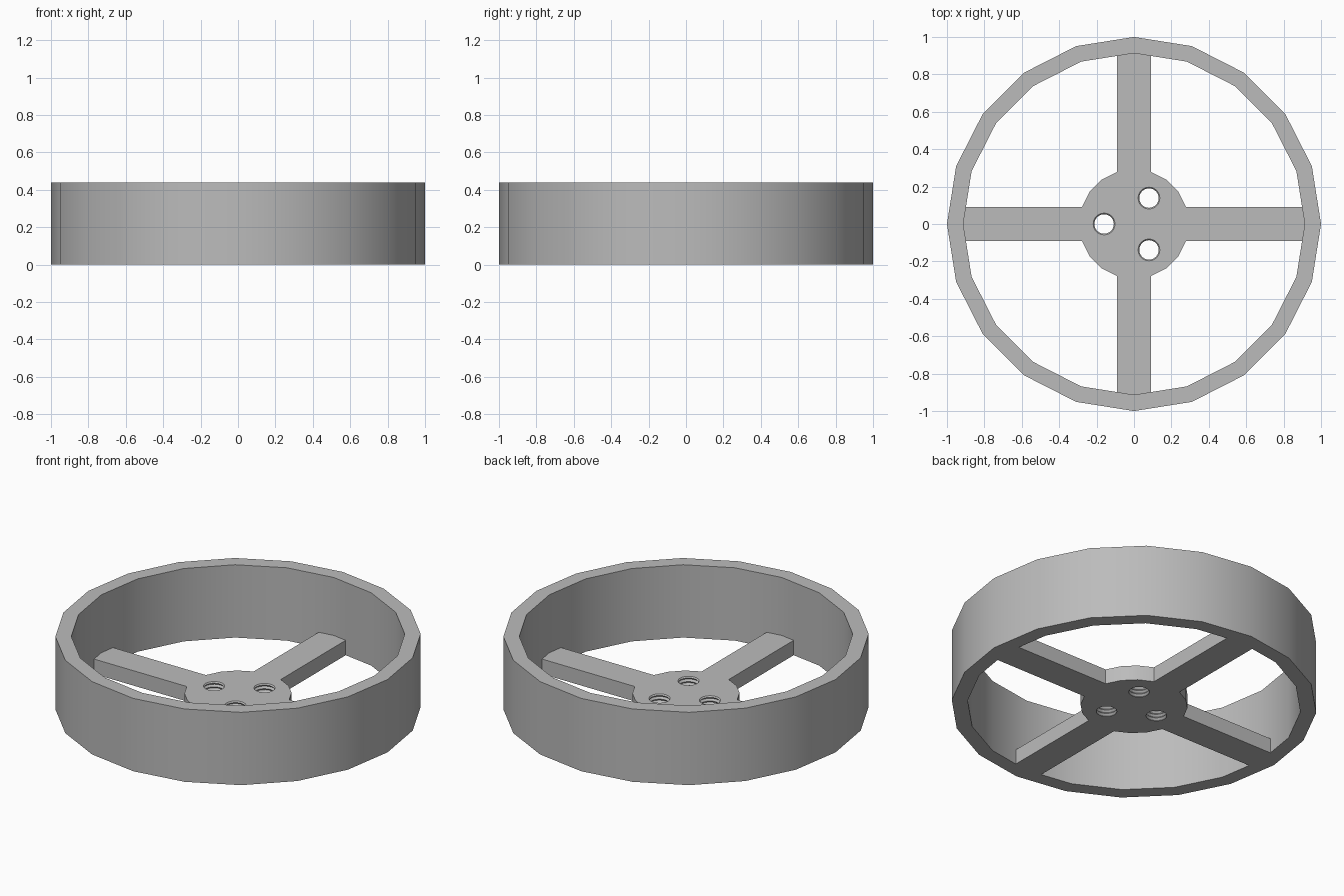
import bpy, bmesh, math

old = bpy.data.objects.get("Cube")
if old:
    bpy.data.objects.remove(old, do_unlink=True)

SIDES = 20
STEP = 2 * math.pi / SIDES
RIM_H, PLATE_H = 0.44, 0.09
RIM_R, RIM_IN, HUB_R = 1.0, 0.913, 0.293

grey = bpy.data.materials.new("plain grey")
grey.use_nodes = True
colour = (0.5, 0.5, 0.5, 1)
grey.diffuse_color = colour
grey.node_tree.nodes["Principled BSDF"].inputs["Base Color"].default_value = colour


def make_object(name, bm):
    bmesh.ops.recalc_face_normals(bm, faces=bm.faces)
    mesh = bpy.data.meshes.new(name)
    bm.to_mesh(mesh)
    bm.free()
    obj = bpy.data.objects.new(name, mesh)
    bpy.context.collection.objects.link(obj)
    mesh.materials.append(grey)
    return obj


def smooth(obj, degrees):
    bpy.ops.object.select_all(action='DESELECT')
    obj.select_set(True)
    bpy.context.view_layer.objects.active = obj
    bpy.ops.object.shade_smooth_by_angle(angle=math.radians(degrees))


def lathe(bm, profile, sides, centre=(0, 0), closed=False):
    """Spin (radius, height) points; open profiles get end caps."""
    rings = [[bm.verts.new((centre[0] + r * math.cos(2 * math.pi * i / sides),
                            centre[1] + r * math.sin(2 * math.pi * i / sides), z))
              for i in range(sides)] for r, z in profile]
    pairs = list(zip(rings, rings[1:]))
    if closed:
        pairs.append((rings[-1], rings[0]))
    else:
        bm.faces.new(rings[0])
        bm.faces.new(rings[-1])
    for a, b in pairs:
        for i in range(sides):
            j = (i + 1) % sides
            bm.faces.new((a[i], a[j], b[j], b[i]))


# Outer rim
bm = bmesh.new()
lathe(bm, [(RIM_R, 0), (RIM_R, RIM_H), (RIM_IN, RIM_H), (RIM_IN, 0)], SIDES, closed=True)
rim = make_object("rim", bm)
smooth(rim, 30)

# Hub with four spokes, drawn as one outline and extruded
half = HUB_R * math.sin(STEP)
reach = RIM_IN + 0.03
end = reach - half * math.tan(STEP / 2)
quarter = [(end, -half), (reach, 0), (end, half)]
quarter += [(HUB_R * math.cos(k * STEP), HUB_R * math.sin(k * STEP)) for k in range(1, 5)]
bm = bmesh.new()
outline = []
for q in range(4):
    c, s = [(1, 0), (0, 1), (-1, 0), (0, -1)][q]
    outline += [bm.verts.new((c * x - s * y, s * x + c * y, 0)) for x, y in quarter]
base = bm.faces.new(outline)
top = bmesh.ops.extrude_face_region(bm, geom=[base])["geom"]
bmesh.ops.translate(bm, vec=(0, 0, PLATE_H),
                    verts=[v for v in top if isinstance(v, bmesh.types.BMVert)])
plate = make_object("hub_and_spokes", bm)

# Three threaded bolt holes
PITCH = 0.022
thread = [(0.052 if i % 2 else 0.062, -0.016 + i * PITCH / 2) for i in range(12)]
bm = bmesh.new()
for k in range(3):
    a = math.pi + k * 2 * math.pi / 3
    lathe(bm, thread, 24, centre=(0.16 * math.cos(a), 0.16 * math.sin(a)))
cutter = make_object("hole_cutter", bm)
cutter.hide_render = True

holes = plate.modifiers.new("holes", 'BOOLEAN')
holes.operation = 'DIFFERENCE'
holes.solver = 'EXACT'
holes.object = cutter
bpy.context.view_layer.objects.active = plate
bpy.ops.object.modifier_apply(modifier=holes.name)
bpy.data.objects.remove(cutter, do_unlink=True)
smooth(plate, 30)
